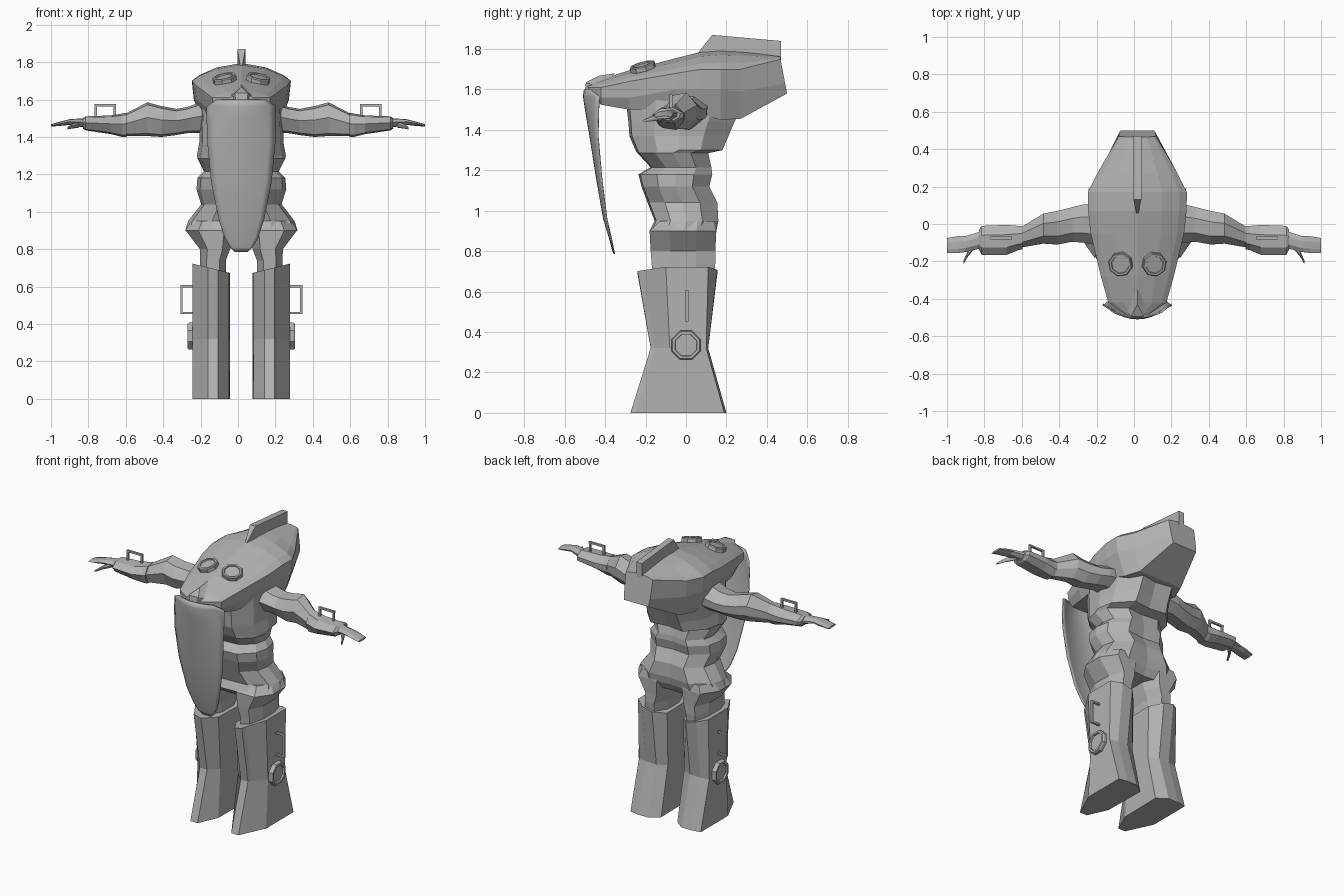
import bpy, bmesh, math
from mathutils import Vector, Matrix

AX = 0.018  # symmetry axis of the body
grey = bpy.data.materials.new("stone grey")
grey.diffuse_color = (0.45, 0.45, 0.45, 1)


def finish(name, bm):
    bmesh.ops.recalc_face_normals(bm, faces=bm.faces)
    me = bpy.data.meshes.new(name)
    bm.to_mesh(me)
    bm.free()
    me.materials.append(grey)
    ob = bpy.data.objects.new(name, me)
    bpy.context.collection.objects.link(ob)
    return ob


def loft(name, rings, caps=True):
    """Skin a list of closed rings with equal point counts."""
    bm = bmesh.new()
    vs = [[bm.verts.new(p) for p in r] for r in rings]
    n = len(rings[0])
    for a, b in zip(vs, vs[1:]):
        for i in range(n):
            j = (i + 1) % n
            bm.faces.new((a[i], a[j], b[j], b[i]))
    if caps:
        bm.faces.new(vs[0])
        bm.faces.new(vs[-1])
    return finish(name, bm)


def boxes(name, items):
    """Several boxes (centre, size) in one object."""
    bm = bmesh.new()
    for c, s in items:
        bmesh.ops.create_cube(bm, size=1, matrix=Matrix.Translation(c) @ Matrix.Diagonal((*s, 1)))
    return finish(name, bm)


def sym(half):
    """Half ring from centre line to centre line, mirrored about the body axis."""
    full = half + [(-x, y, z) for x, y, z in half[-2:0:-1]]
    return [(AX + x, y, z) for x, y, z in full]


def port(name, loc, normal, r, h):
    """Octagonal raised rim with a recessed disc."""
    prof = [(r, -h), (r, h * .6), (r * .93, h), (r * .75, h), (r * .72, h * .5)]
    q = Vector(normal).to_track_quat('Z', 'X').to_matrix()
    rings = [[Vector(loc) + q @ Vector((R * math.cos(a), R * math.sin(a), z))
              for a in [math.pi * (k + .5) / 4 for k in range(8)]] for R, z in prof]
    return loft(name, rings)


# Head: y, tilt, half width, top, brow, cheek, base, base half width
head = []
for y, t, w, zt, zs, zl, zb, wb in [
        (-.485, 0, .06, 1.625, 1.61, 1.59, 1.575, .05),
        (-.42, 0, .155, 1.65, 1.61, 1.56, 1.525, .12),
        (-.28, 0, .195, 1.695, 1.64, 1.56, 1.50, .16),
        (-.05, 0, .25, 1.755, 1.68, 1.60, 1.50, .20),
        (.07, 0, .263, 1.785, 1.70, 1.60, 1.48, .21),
        (.17, 0, .265, 1.795, 1.70, 1.60, 1.45, .20),
        (.27, 0, .215, 1.79, 1.70, 1.59, 1.455, .16),
        (.465, .035, .10, 1.765, 1.75, 1.63, 1.58, .09)]:
    half = [(0, zt), (w * .5, zt - .25 * (zt - zs)), (w * .85, zt - .68 * (zt - zs)),
            (w, zs), (w * .96, zl), (wb, zb), (0, zb)]
    head.append(sym([(x, y + t * (zt - z) / (zt - zb), z) for x, z in half]))
loft("head", head)

# Dorsal fin with a wedge-shaped front
fin = [(.05, 1.77), (.13, 1.87), (.47, 1.84), (.47, 1.74), (.15, 1.74)]
loft("dorsal_fin", [[(AX + s * (.004 if y < .1 else .021), y, z) for y, z in fin] for s in (-1, 1)])

# Beak
bm = bmesh.new()
b = [bm.verts.new((AX + x, y, z)) for x, y, z in
     [(0, -.35, 1.68), (-.08, -.43, 1.61), (.08, -.43, 1.61), (-.035, -.495, 1.635),
      (.035, -.495, 1.635), (0, -.43, 1.668), (-.03, -.50, 1.59), (.03, -.50, 1.59)]]
for f in [(0, 1, 5), (0, 5, 2), (1, 3, 5), (5, 4, 2), (3, 4, 5), (3, 6, 7, 4), (1, 6, 3), (2, 4, 7),
          (0, 2, 7, 6, 1)]:
    bm.faces.new([b[i] for i in f])
finish("beak", bm)

# Beard: curved, tapering smooth sheet (z, half width, centre y, edge y)
rows = [(1.60, .13, -.505, -.475), (1.565, .185, -.51, -.43), (1.50, .186, -.50, -.435),
        (1.37, .182, -.478, -.438), (1.16, .162, -.445, -.42), (.96, .122, -.41, -.395),
        (.86, .09, -.38, -.372), (.81, .06, -.367, -.362), (.785, .035, -.358, -.356)]
bm = bmesh.new()
grid = [[bm.verts.new((AX + w * k / 5, yc + (ye - yc) * (k / 5) ** 2, z)) for k in range(-5, 6)]
        for z, w, yc, ye in rows]
for a, c in zip(grid, grid[1:]):
    for i in range(10):
        bm.faces.new((a[i], a[i + 1], c[i + 1], c[i]))
for f in bm.faces:
    f.smooth = True
beard = finish("beard", bm)
mod = beard.modifiers.new("thickness", 'SOLIDIFY')
mod.thickness = .006

# Torso and pelvis: z, half width, front y, back y
torso = []
for z, w, yf, yb in [(1.56, .22, -.30, .30), (1.44, .225, -.285, .24), (1.37, .225, -.28, .21),
                     (1.30, .238, -.25, .18), (1.285, .235, -.24, .11), (1.215, .20, -.175, .125),
                     (1.18, .235, -.235, .13), (1.12, .24, -.22, .115), (1.04, .215, -.19, .155),
                     (.95, .285, -.155, .16), (.90, .30, -.18, .15), (.85, .22, -.12, .12)]:
    m = (yf + yb) / 2
    d = (yb - yf) / 2
    torso.append(sym([(0, yf, z), (w * .55, m - d * .95, z), (w * .92, m - d * .5, z), (w, m, z),
                      (w * .92, m + d * .5, z), (w * .5, m + d, z), (0, m + d * .93, z)]))
loft("torso", torso)

for s, side in ((-1, "left"), (1, "right")):
    # Eye
    port(side + "_eye", (AX + s * .09, -.215, 1.712), (s * .2, -.28, 1), .066, .014)

    # Thigh: z, inner, outer, front, back
    rings = []
    for z, xi, xo, yf, yb in [(.95, .03, .27, -.13, .14), (.90, .025, .298, -.18, .15),
                              (.80, .06, .222, -.175, .145), (.74, .083, .22, -.17, .145),
                              (.60, .083, .22, -.16, .13)]:
        c, r, m, d = (xi + xo) / 2, (xo - xi) / 2, (yf + yb) / 2, (yb - yf) / 2
        rings.append([(AX + s * (c + r * u), m + d * v, z) for u, v in
                      [(1, -.4), (.5, -1), (-.5, -1), (-1, -.4), (-1, .4), (-.5, 1), (.5, 1), (1, .4)]])
    loft(side + "_thigh", rings)

    # Boot: flat sides, pinched at the ankle and flared at the sole
    rings = []
    for z, yf, yb, a, c in [(0, -.275, .20, -.10, .19), (.32, -.175, .11, -.08, .10),
                            (.70, -.24, .155, -.10, .11)]:
        prof = [(.26, a), (.19, yf * .9), (.178, yf), (.125, yf), (.065, a - .04), (.06, c * .8),
                (.125, yb), (.2, yb), (.26, c)]
        rings.append([(AX + s * x, y, z + (.25 * (x - .17) if z > .6 else 0)) for x, y in prof])
    loft(side + "_boot", rings)

    # Boot handle and round valve
    x = AX + s * .29
    boxes(side + "_boot_handle", [((AX + s * .32, .005, .53), (.012, .014, .155)),
                                  ((x, .005, .602), (.07, .014, .012)),
                                  ((x, .005, .458), (.07, .014, .012))])
    port(side + "_boot_valve", (AX + s * .265, 0, .335), (s, 0, 0), .078, .022)

    # Arm: x, back y, front y, bottom z, top z
    def limb(name, sections):
        rings = []
        for x, yb, yf, zb, zt in sections:
            m, d, h, r = (yb + yf) / 2, (yb - yf) / 2, (zb + zt) / 2, (zt - zb) / 2
            rings.append([(s * x, m + d * u, h + r * v) for u, v in
                          [(1, .3), (.35, 1), (-.5, .85), (-1, .1), (-.6, -.85), (.4, -1), (.95, -.4)]])
        return loft(name, rings)

    limb(side + "_upper_arm", [(.16, .11, -.12, 1.42, 1.60), (.27, .105, -.10, 1.42, 1.56),
                               (.33, .09, -.095, 1.41, 1.55), (.41, .07, -.11, 1.40, 1.565),
                               (.485, .055, -.105, 1.405, 1.585), (.60, -.015, -.125, 1.405, 1.525)])
    limb(side + "_gauntlet", [(.595, -.01, -.135, 1.40, 1.53), (.62, -.01, -.14, 1.40, 1.525),
                              (.68, -.005, -.165, 1.415, 1.515), (.815, -.01, -.165, 1.435, 1.51),
                              (.83, -.03, -.135, 1.445, 1.50)])
    limb(side + "_hand", [(.82, -.04, -.13, 1.45, 1.50), (.90, -.065, -.15, 1.465, 1.495),
                          (.94, -.065, -.155, 1.46, 1.485), (1.0, -.075, -.155, 1.455, 1.468)])
    limb(side + "_thumb", [(.85, -.09, -.13, 1.45, 1.48), (.885, -.14, -.17, 1.445, 1.472),
                           (.912, -.195, -.215, 1.44, 1.452)])
    boxes(side + "_arm_handle", [((s * .71, -.075, 1.57), (.115, .014, .012)),
                                 ((s * .761, -.075, 1.535), (.012, .014, .08)),
                                 ((s * .659, -.075, 1.535), (.012, .014, .08))])
